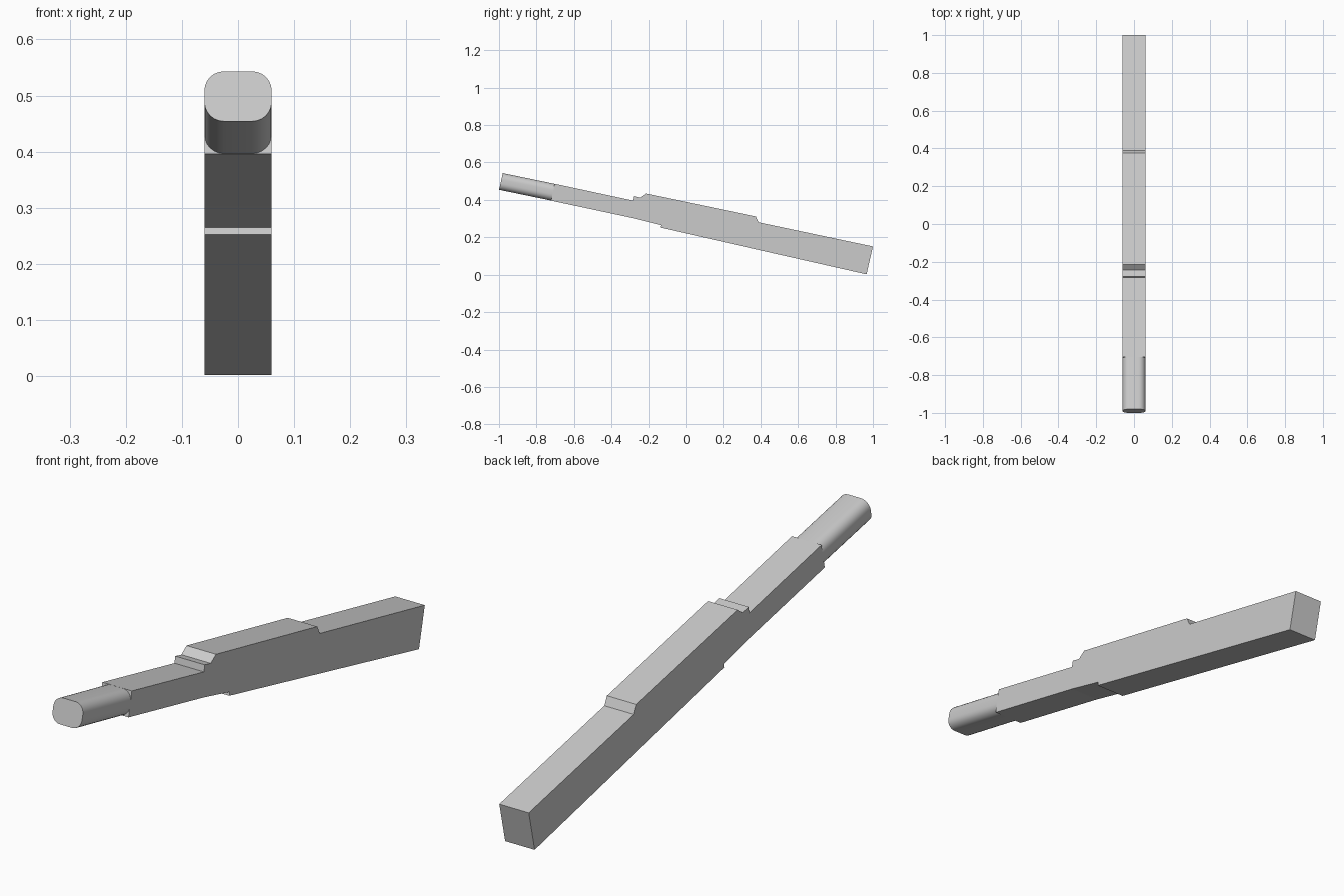
import bpy, bmesh, math
from mathutils import Vector

cube = bpy.data.objects.get("Cube")
if cube:
    bpy.data.objects.remove(cube, do_unlink=True)

grey = bpy.data.materials.new("plain grey")
grey.use_nodes = True
colour = (0.6, 0.6, 0.6, 1)
grey.diffuse_color = colour
grey.node_tree.nodes["Principled BSDF"].inputs["Base Color"].default_value = colour

HALF = 0.06


def extruded(name, outline, along):
    """Closed prism: an outline of points swept along a vector."""
    bm = bmesh.new()
    face = bm.faces.new([bm.verts.new(p) for p in outline])
    swept = bmesh.ops.extrude_face_region(bm, geom=[face], use_keep_orig=True)
    moved = [v for v in swept["geom"] if isinstance(v, bmesh.types.BMVert)]
    bmesh.ops.translate(bm, verts=moved, vec=along)
    bmesh.ops.recalc_face_normals(bm, faces=bm.faces)
    mesh = bpy.data.meshes.new(name)
    bm.to_mesh(mesh)
    bm.free()
    mesh.materials.append(grey)
    obj = bpy.data.objects.new(name, mesh)
    bpy.context.collection.objects.link(obj)
    return obj


# Stepped sloping body, drawn as a side profile (y, z)
profile = [
    (1.0, 0.151), (0.39, 0.28), (0.375, 0.311), (-0.214, 0.434),
    (-0.244, 0.412), (-0.279, 0.42), (-0.284, 0.396), (-0.703, 0.486),
    (-0.722, 0.396), (-0.283, 0.302), (-0.134, 0.265), (-0.137, 0.252),
    (0.966, 0.002),
]
extruded("stepped_body", [(-HALF, y, z) for y, z in profile], (2 * HALF, 0, 0))

# Rounded tip bar, square to the slope
top, bottom = Vector((0, -0.98, 0.543)), Vector((0, -1.0, 0.454))
centre, up = (top + bottom) / 2, (top - bottom).normalized()
half_height = (top - bottom).length / 2
radius, steps = 0.035, 6
section = []
for corner, (sx, sz) in enumerate([(1, 1), (-1, 1), (-1, -1), (1, -1)]):
    for i in range(steps + 1):
        a = (corner + i / steps) * math.pi / 2
        x = sx * (HALF - radius) + radius * math.cos(a)
        h = sz * (half_height - radius) + radius * math.sin(a)
        section.append(centre + Vector((x, 0, 0)) + up * h)
tip = extruded("rounded_tip", section, Vector((0, 0.278, -0.0575)))

bpy.ops.object.select_all(action="DESELECT")
tip.select_set(True)
bpy.context.view_layer.objects.active = tip
bpy.ops.object.shade_smooth_by_angle(angle=math.radians(35))
